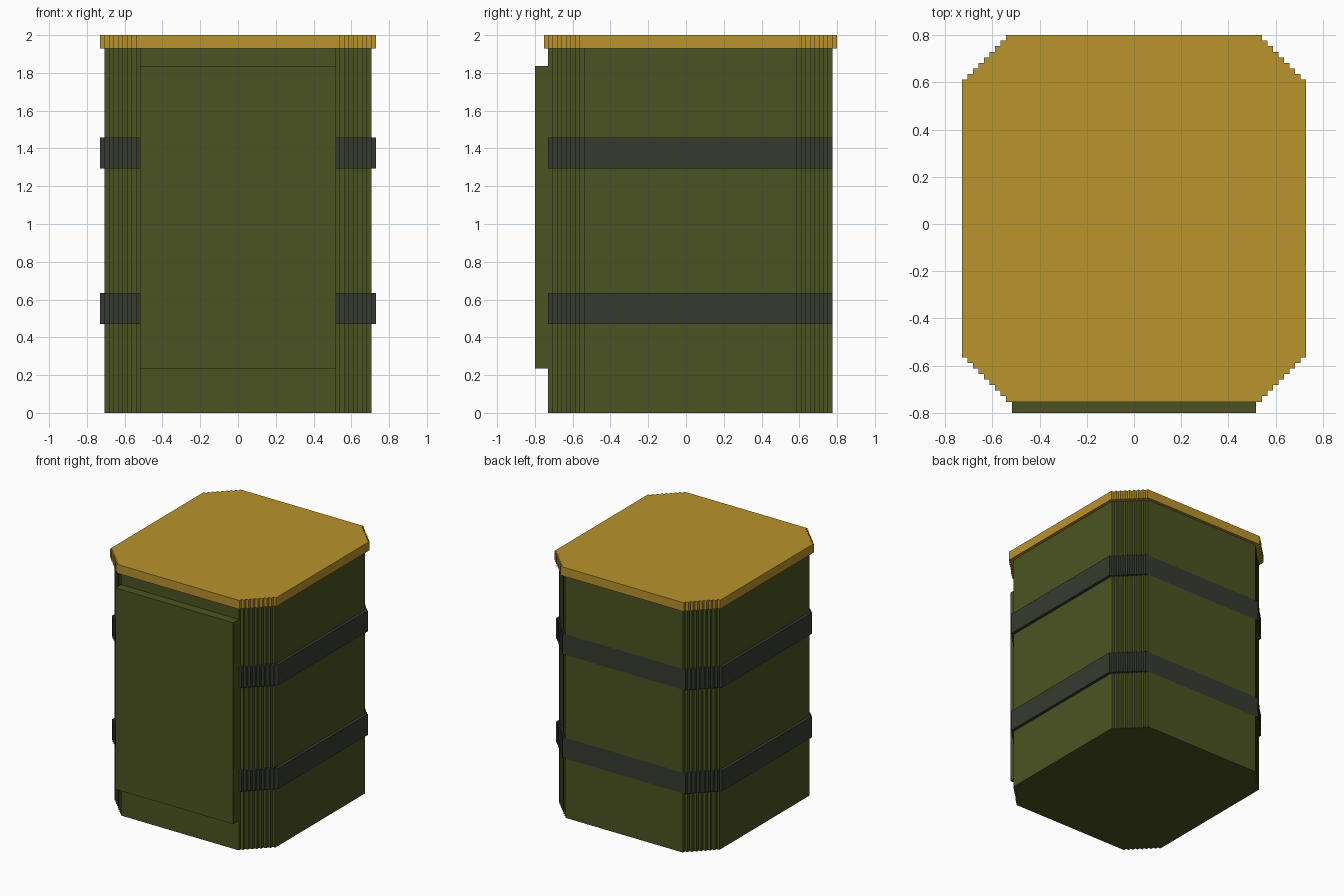
import bpy, bmesh

if "Cube" in bpy.data.objects:
    bpy.data.objects.remove(bpy.data.objects["Cube"])

U = 2 / 85          # one block unit
STEPS = 8           # stair steps at each corner


def material(name, r, g, b):
    lin = [((c / 255 + 0.055) / 1.055) ** 2.4 for c in (r, g, b)]
    m = bpy.data.materials.new(name)
    m.diffuse_color = (*lin, 1)
    m.use_nodes = True
    m.node_tree.nodes["Principled BSDF"].inputs["Base Color"].default_value = m.diffuse_color
    return m


green = material("olive green", 75, 83, 33)
gold = material("mustard gold", 186, 147, 44)
dark = material("dark grey green", 53, 59, 48)


def stepped_outline(half_x, y0, y1, steps):
    """Rectangle whose corners are cut in one-unit stairs, counter-clockwise."""
    right_back = []
    for i in range(steps):
        right_back += [(half_x - i, y1 - steps + i), (half_x - i - 1, y1 - steps + i)]
    right_back.append((half_x - steps, y1))
    if not steps:
        right_back = [(half_x, y1)]
    right_front = [(x, y0 + y1 - y) for x, y in reversed(right_back)]
    right = right_front + right_back
    return right + [(-x, y) for x, y in reversed(right)]


def prism(name, mat, half_x, y0, y1, z0, z1, steps=STEPS, bottom=True, top=True):
    pts = stepped_outline(half_x, y0, y1, steps)
    bm = bmesh.new()
    lo = [bm.verts.new((x * U, y * U, z0 * U)) for x, y in pts]
    hi = [bm.verts.new((x * U, y * U, z1 * U)) for x, y in pts]
    n = len(pts)
    for i in range(n):
        j = (i + 1) % n
        bm.faces.new((lo[i], lo[j], hi[j], hi[i]))
    if bottom:
        bm.faces.new(lo[::-1])
    if top:
        bm.faces.new(hi)
    mesh = bpy.data.meshes.new(name)
    bm.to_mesh(mesh)
    bm.free()
    mesh.materials.append(mat)
    obj = bpy.data.objects.new(name, mesh)
    bpy.context.collection.objects.link(obj)
    return obj


# Body sections, open where they meet the bands and lid
for name, z0, z1 in (("lower_body", 0, 20), ("middle_body", 27, 55), ("upper_body", 62, 82)):
    prism(name, green, 30, -31, 33, z0, z1, bottom=(z0 == 0), top=False)

# Bands, flush at front and back and proud at the sides
prism("lower_band", dark, 31, -31, 33, 20, 27)
prism("upper_band", dark, 31, -31, 33, 55, 62)

# Overhanging lid
prism("lid", gold, 31, -32, 34, 82, 85)

# Raised front door panel
prism("door_panel", green, 22, -34, -31, 10, 78, steps=0)
